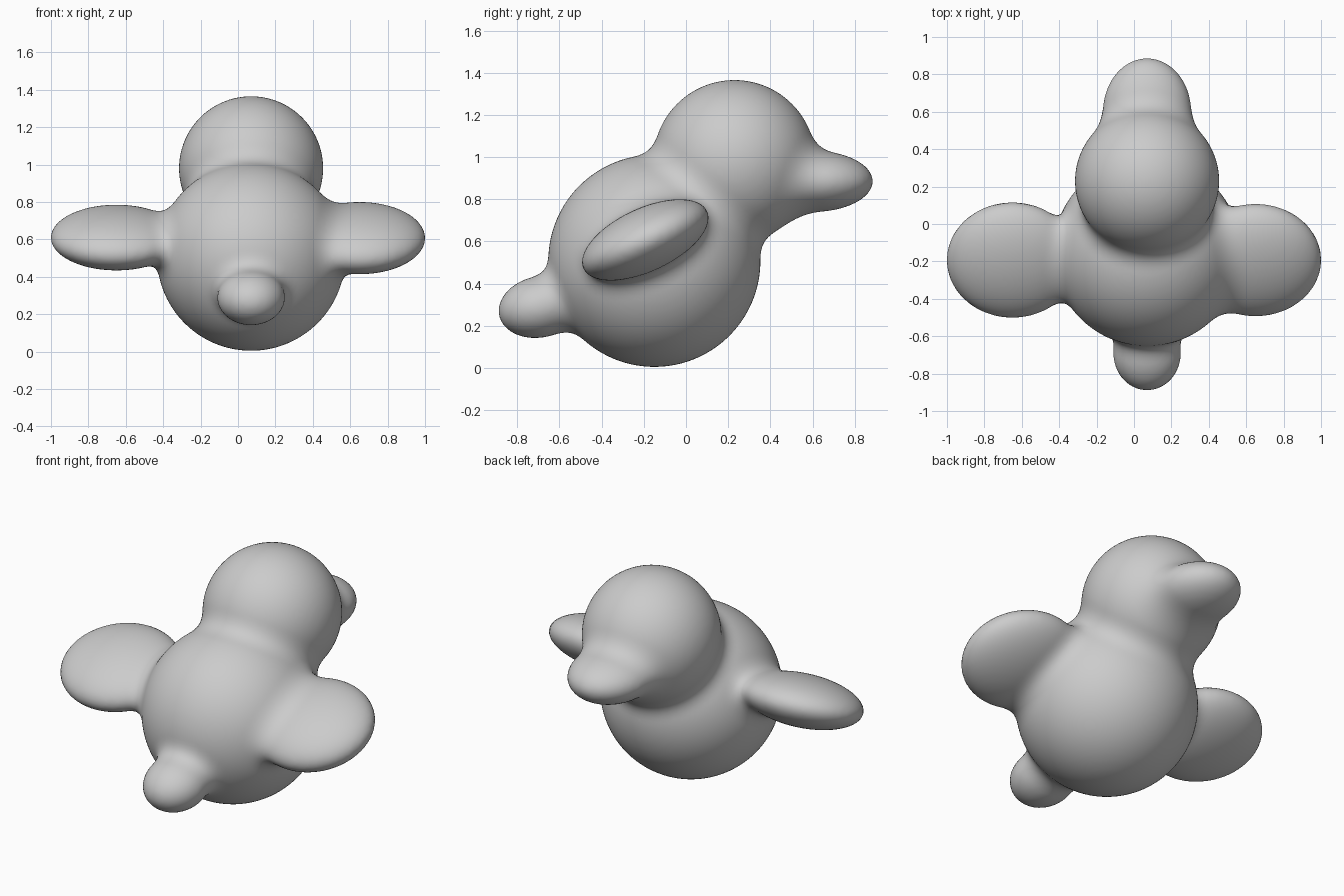
import bpy, bmesh
from math import radians
from mathutils import Vector, Matrix

if "Cube" in bpy.data.objects:
    bpy.data.objects.remove(bpy.data.objects["Cube"])

BLEND = 0.1  # width of the soft fillets between parts

# centre, radii, tilt about x (degrees)
PARTS = [
    ((0.07, -0.15, 0.508), (0.503, 0.503, 0.503), 0),    # body
    ((0.07, 0.23, 0.98), (0.385, 0.385, 0.385), 0),      # head
    ((0.07, 0.60, 0.885), (0.235, 0.285, 0.145), 0),     # beak
    ((0.07, -0.69, 0.29), (0.18, 0.20, 0.145), 12),      # tail
    ((0.65, -0.193, 0.607), (0.35, 0.323, 0.15), 25),    # right wing
    ((-0.65, -0.193, 0.61), (0.35, 0.323, 0.145), 20),   # left wing
]

# Rough union of the ellipsoids
bm = bmesh.new()
fields = []
for centre, radii, tilt in PARTS:
    place = Matrix.Translation(centre) @ Matrix.Rotation(radians(tilt), 4, 'X')
    m = place @ Matrix.Diagonal((*radii, 1))
    bmesh.ops.create_uvsphere(bm, u_segments=48, v_segments=24, radius=1, matrix=m)
    m2 = place @ Matrix.Diagonal((*[r * r for r in radii], 1))
    fields.append((m.inverted(), m2.inverted()))
rough = bpy.data.meshes.new("rough")
bm.to_mesh(rough)
bm.free()
bird = bpy.data.objects.new("bird", rough)
bpy.context.collection.objects.link(bird)
rm = bird.modifiers.new("remesh", 'REMESH')
rm.mode = 'VOXEL'
rm.voxel_size = 0.022
sm = bird.modifiers.new("relax", 'SMOOTH')
sm.factor = 0.5
sm.iterations = 8
deps = bpy.context.evaluated_depsgraph_get()
mesh = bpy.data.meshes.new_from_object(bird.evaluated_get(deps))
bird.modifiers.clear()
bird.data = mesh
mesh.name = "bird"


def distance(p):
    """Approximate distance to the softly blended parts."""
    d = 10.0
    for inv1, inv2 in fields:
        k0 = (inv1 @ p).length
        k1 = max((inv2 @ p).length, 1e-6)
        e = k0 * (k0 - 1) / k1
        h = max(BLEND - abs(d - e), 0) / BLEND
        d = min(d, e) - h * h * BLEND / 4
    return d


# Pull the surface onto the blended shape
EPS = 0.002
AXES = [Vector((EPS, 0, 0)), Vector((0, EPS, 0)), Vector((0, 0, EPS))]
for v in mesh.vertices:
    p = v.co.copy()
    for _ in range(4):
        d = distance(p)
        if abs(d) < 0.0005:
            break
        g = Vector([(distance(p + a) - d) / EPS for a in AXES])
        p -= g * (d / max(g.length_squared, 0.2))
    v.co = p
for f in mesh.polygons:
    f.use_smooth = True
mesh.update()
